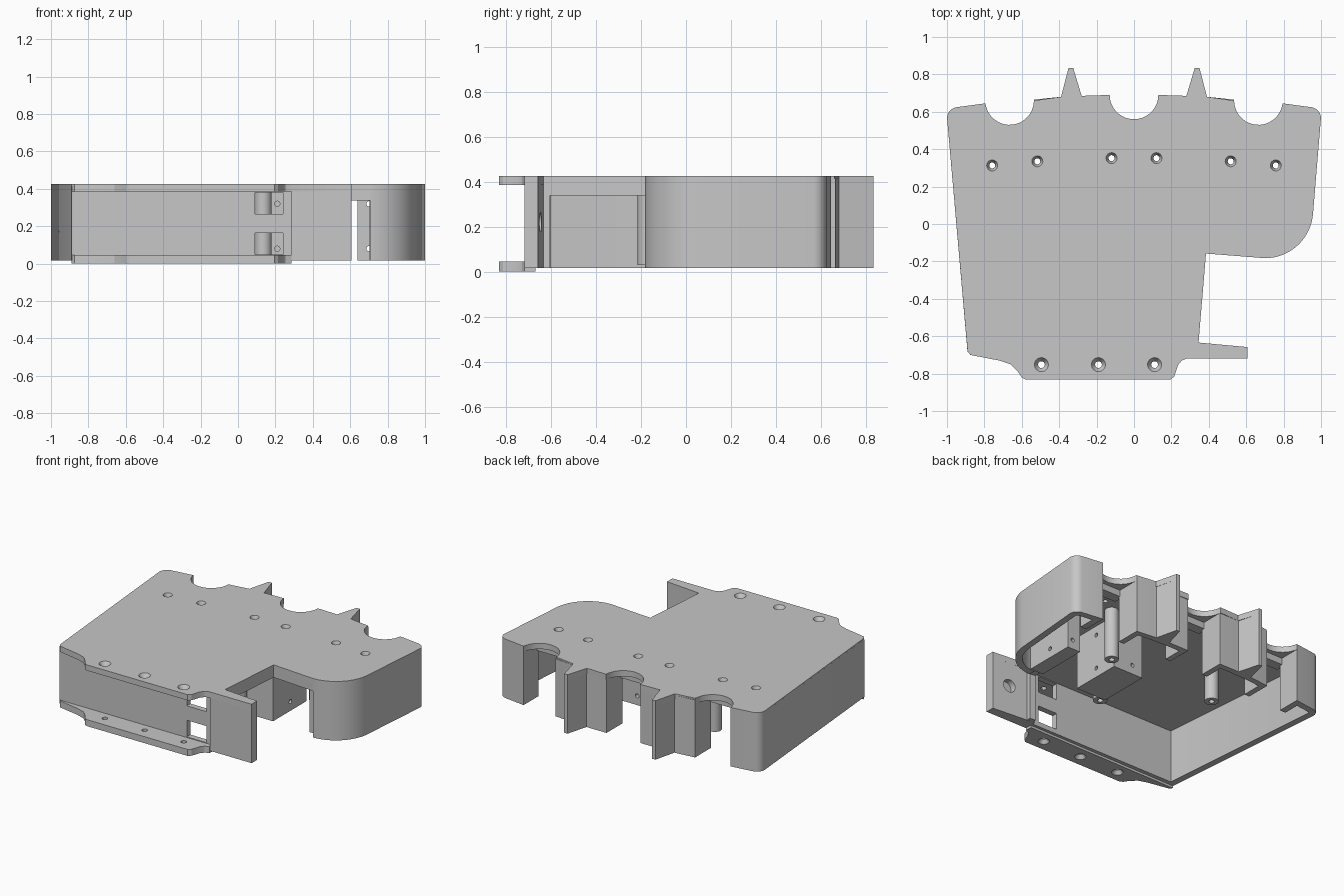
import bpy, bmesh, math

if "Cube" in bpy.data.objects:
    bpy.data.objects.remove(bpy.data.objects["Cube"])

grey = bpy.data.materials.new("light_grey")
grey.use_nodes = True
COLOUR = (0.57, 0.57, 0.57, 1)
grey.diffuse_color = COLOUR
grey.node_tree.nodes["Principled BSDF"].inputs["Base Color"].default_value = COLOUR

FLOOR, SOFFIT, TOP = 0.016, 0.385, 0.425
THICK = 0.045


def link(name, bm):
    mesh = bpy.data.meshes.new(name)
    bm.to_mesh(mesh)
    bm.free()
    mesh.materials.append(grey)
    ob = bpy.data.objects.new(name, mesh)
    bpy.context.collection.objects.link(ob)
    return ob


def solid(name, bm):
    bmesh.ops.recalc_face_normals(bm, faces=bm.faces)
    return link(name, bm)


def apply_all(ob):
    bpy.ops.object.select_all(action='DESELECT')
    ob.select_set(True)
    bpy.context.view_layer.objects.active = ob
    for m in list(ob.modifiers):
        bpy.ops.object.modifier_apply(modifier=m.name)


def arc(cx, cy, r, a0, a1, n=14):
    angles = [math.radians(a0 + (a1 - a0) * i / n) for i in range(n + 1)]
    return [(cx + r * math.cos(a), cy + r * math.sin(a)) for a in angles]


def flip(points):
    return [(-x, y) for x, y in reversed(points)]


def prism(name, outline, z0, z1):
    bm = bmesh.new()
    face = bm.faces.new([bm.verts.new((x, y, z0)) for x, y in outline])
    out = bmesh.ops.extrude_face_region(bm, geom=[face])
    for v in out["geom"]:
        if isinstance(v, bmesh.types.BMVert):
            v.co.z = z1
    return solid(name, bm)


def box(name, x0, x1, y0, y1, z0, z1):
    return prism(name, [(x0, y0), (x1, y0), (x1, y1), (x0, y1)], z0, z1)


def wall(name, path, z0=FLOOR, t=THICK):
    """Upright wall thickened to the left of the travel direction."""
    bm = bmesh.new()
    low = [bm.verts.new((x, y, z0)) for x, y in path]
    high = [bm.verts.new((x, y, TOP - 0.01)) for x, y in path]
    for i in range(len(path) - 1):
        bm.faces.new((low[i], low[i + 1], high[i + 1], high[i]))
    ob = link(name, bm)
    mod = ob.modifiers.new("thickness", 'SOLIDIFY')
    mod.thickness, mod.offset, mod.use_even_offset = t, -1, True
    apply_all(ob)


def lathe(name, profile, x, y, n=24):
    """Closed turned solid from (radius, height) pairs."""
    bm = bmesh.new()
    rings = [[bm.verts.new((px, py, z)) for px, py in arc(x, y, r, 0, 360, n)[:-1]]
             for r, z in profile]
    for a, b in zip(rings, rings[1:]):
        for i in range(n):
            bm.faces.new((a[i], a[(i + 1) % n], b[(i + 1) % n], b[i]))
    bm.faces.new(rings[0])
    bm.faces.new(rings[-1])
    return solid(name, bm)


def cut(ob, cutters):
    for c in cutters:
        c.hide_render = True
        mod = ob.modifiers.new("cut", 'BOOLEAN')
        mod.operation, mod.solver, mod.object = 'DIFFERENCE', 'EXACT', c
    apply_all(ob)


def discard(cutters):
    for c in cutters:
        bpy.data.objects.remove(c)


def side_hole(x, y, z, depth, r, along_x=False):
    ob = lathe("hole_cutter", [(r, -depth / 2), (r, depth / 2)], 0, 0)
    ob.rotation_euler = (0, math.pi / 2, 0) if along_x else (math.pi / 2, 0, 0)
    ob.location = (x, y, z)
    bpy.context.view_layer.update()
    return ob


# Outline pieces, all travelling anticlockwise
corner = arc(0.94, 0.565, 0.06, 5, 80, 6)
back_right = (corner + [(0.795, 0.645)] + arc(0.665, 0.66, 0.13, -15, -180)
              + [(0.39, 0.68), (0.35, 0.835), (0.325, 0.835), (0.28, 0.685)])
middle_notch = arc(0, 0.69, 0.13, 0, -180, 18)
front_edge = [(-0.89, -0.68), (-0.875, -0.7), (-0.72, -0.73), (-0.66, -0.75),
              (-0.62, -0.79), (-0.6, -0.82), (-0.58, -0.832), (0.195, -0.832),
              (0.215, -0.815), (0.235, -0.755), (0.255, -0.73), (0.285, -0.718)]
tab = [(0.607, -0.718), (0.607, -0.658), (0.345, -0.634)]
pod_curve = [(0.385, -0.158), (0.705, -0.183)] + arc(0.7, 0.075, 0.258, -85, -3)
outline = front_edge + tab + pod_curve + back_right + middle_notch + flip(back_right)

# Main plate and lower front flange
plate = prism("top_plate", outline, SOFFIT, TOP)
flange = prism("lower_flange", front_edge + [(0.285, -0.67)], 0, 0.045)

# Countersunk screw holes
cutters = [lathe("screw_cutter", [(0.016, 0.3), (0.016, 0.395), (0.034, 0.435)], s * x, y)
           for x, y in [(0.12, 0.352), (0.517, 0.335), (0.758, 0.313)] for s in (-1, 1)]
flange_cutters = [lathe("flange_cutter", [(0.044, -0.01), (0.018, 0.025),
                                          (0.018, 0.395), (0.044, 0.435)], x, -0.752)
                  for x in (-0.495, -0.19, 0.11)]
cut(plate, cutters + flange_cutters)
cut(flange, flange_cutters)
discard(cutters + flange_cutters)

# Inner posts with screw sockets
for x, y in [(0.135, -0.17), (-0.41, 0.27), (0.41, 0.27)]:
    post = lathe("inner_post", [(0.045, 0.03), (0.045, SOFFIT + 0.01)], x, y)
    socket = [lathe("socket_cutter", [(0.018, 0), (0.018, 0.2)], x, y)]
    cut(post, socket)
    discard(socket)

# Recessed front wall with two windows, and a side tab with a blind hole
front_wall = box("front_wall", -0.88, 0.3, -0.69, -0.65, FLOOR, SOFFIT + 0.01)
cutters = [box("window_cutter", 0.09, 0.24, -0.8, -0.6, z, z + 0.115) for z in (0.05, 0.265)]
cut(front_wall, cutters)
discard(cutters)
side_tab = prism("side_tab", [(0.286, -0.717)] + tab[:2] + [(0.286, -0.63)], FLOOR, SOFFIT + 0.01)
cutters = [side_hole(0.48, -0.65, 0.22, 0.07, 0.045)]
cut(side_tab, cutters)
discard(cutters)

# Outer walls of the left side, the right opening and the rounded pod
back_return = [(0.795, 0.645), (0.795, 0.48)]
wall("left_wall", flip(corner + back_return) + [(-0.89, -0.685)])
wall("pod_wall", pod_curve[1:] + corner + back_return)
wall("right_stub", [(0.345, -0.634), (0.347, -0.605)])
wall("right_lintel", [(0.347, -0.61)] + pod_curve[:2], 0.338)

# Back pillars between the notches, each with a pointed fin
pillar = [(0.535, 0.49), (0.535, 0.665), (0.39, 0.68), (0.28, 0.685), (0.13, 0.685), (0.13, 0.51)]
fin = [(0.39, 0.67), (0.35, 0.835), (0.325, 0.835), (0.28, 0.67)]
for side, f in (("right", lambda p: p), ("left", flip)):
    wall(side + "_back_pillar", f(pillar), t=0.04)
    prism(side + "_back_fin", f(fin), FLOOR, TOP - 0.005)

# Ledges under the plate behind each notch
for x, y in [(-0.665, 0.43), (0, 0.46), (0.665, 0.43)]:
    box("notch_ledge", x - 0.15, x + 0.15, y, y + 0.07, 0.34, SOFFIT + 0.01)

# Pair of drilled mounts facing each other
for name, x0, x1, hole_x in [("inner_mount", 0.13, 0.36, 0.21), ("pod_mount", 0.64, 0.74, 0.7)]:
    mount = box(name, x0, x1, -0.13, 0.235, FLOOR, SOFFIT + 0.01)
    cutters = []
    for z in (0.08, 0.32):
        cutters.append(side_hole(hole_x, 0, z, 0.6, 0.014))
        cutters.append(side_hole(x1, 0.06, z, 0.1, 0.014, True))
    cut(mount, cutters)
    discard(cutters)

# Smooth the curved faces, keep the edges crisp
bpy.ops.object.select_all(action='DESELECT')
for ob in bpy.context.collection.objects:
    if ob.type == 'MESH' and grey.name in ob.data.materials:
        ob.select_set(True)
        bpy.context.view_layer.objects.active = ob
bpy.ops.object.shade_smooth_by_angle(angle=math.radians(25))
